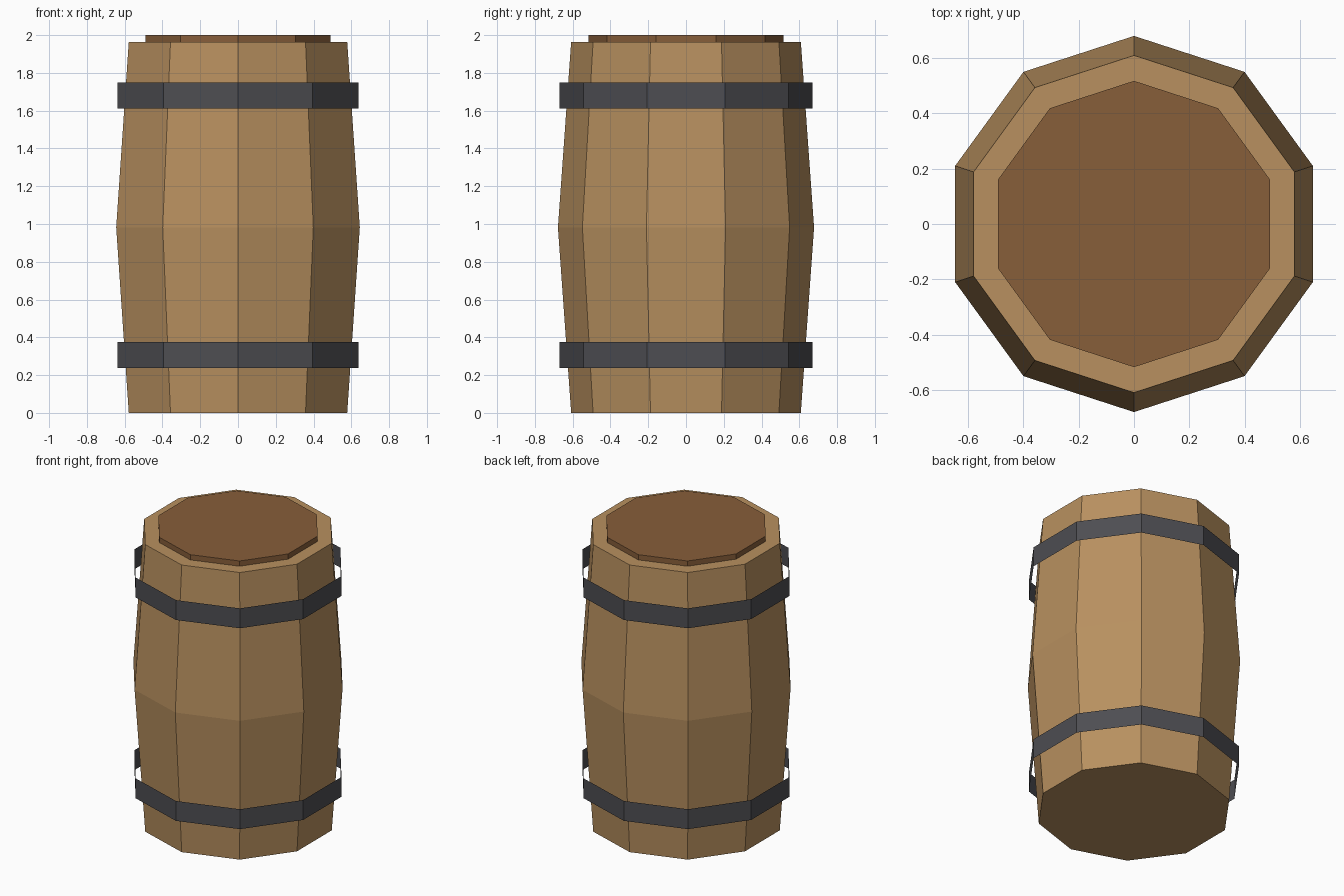
import bpy
import bmesh
from math import cos, sin, pi

SIDES = 10

old = bpy.data.objects.get("Cube")
if old:
    bpy.data.objects.remove(old, do_unlink=True)


def make_material(name, rgb):
    mat = bpy.data.materials.new(name)
    mat.use_nodes = True
    color = (*rgb, 1.0)
    mat.diffuse_color = color
    mat.node_tree.nodes["Principled BSDF"].inputs["Base Color"].default_value = color
    return mat


def lathe(name, profile, mat, capped=True):
    """Stack ten-sided rings of (radius, height), with a corner facing front and back."""
    bm = bmesh.new()
    angles = [pi / 2 + 2 * pi * i / SIDES for i in range(SIDES)]
    rings = [[bm.verts.new((r * cos(a), r * sin(a), z)) for a in angles]
             for r, z in profile]
    for low, high in zip(rings, rings[1:]):
        for i in range(SIDES):
            j = (i + 1) % SIDES
            bm.faces.new((low[i], low[j], high[j], high[i]))
    if capped:
        bm.faces.new(rings[0][::-1])
        bm.faces.new(rings[-1])
    mesh = bpy.data.meshes.new(name)
    bm.to_mesh(mesh)
    bm.free()
    mesh.materials.append(mat)
    obj = bpy.data.objects.new(name, mesh)
    bpy.context.collection.objects.link(obj)
    return obj


wood = make_material("light wood", (0.48, 0.28, 0.115))
lid_wood = make_material("dark wood", (0.242, 0.112, 0.042))
iron = make_material("dark iron", (0.075, 0.075, 0.084))

# Bulging body
lathe("barrel_body", [(0.608, 0), (0.678, 0.982), (0.608, 1.964)], wood)

# Raised lid
lathe("barrel_lid", [(0.516, 1.94), (0.516, 2.0)], lid_wood)

# Thin open hoops standing off the body
for name, bottom in (("lower_hoop", 0.238), ("upper_hoop", 1.612)):
    lathe(name, [(0.671, bottom), (0.671, bottom + 0.136)], iron, capped=False)
